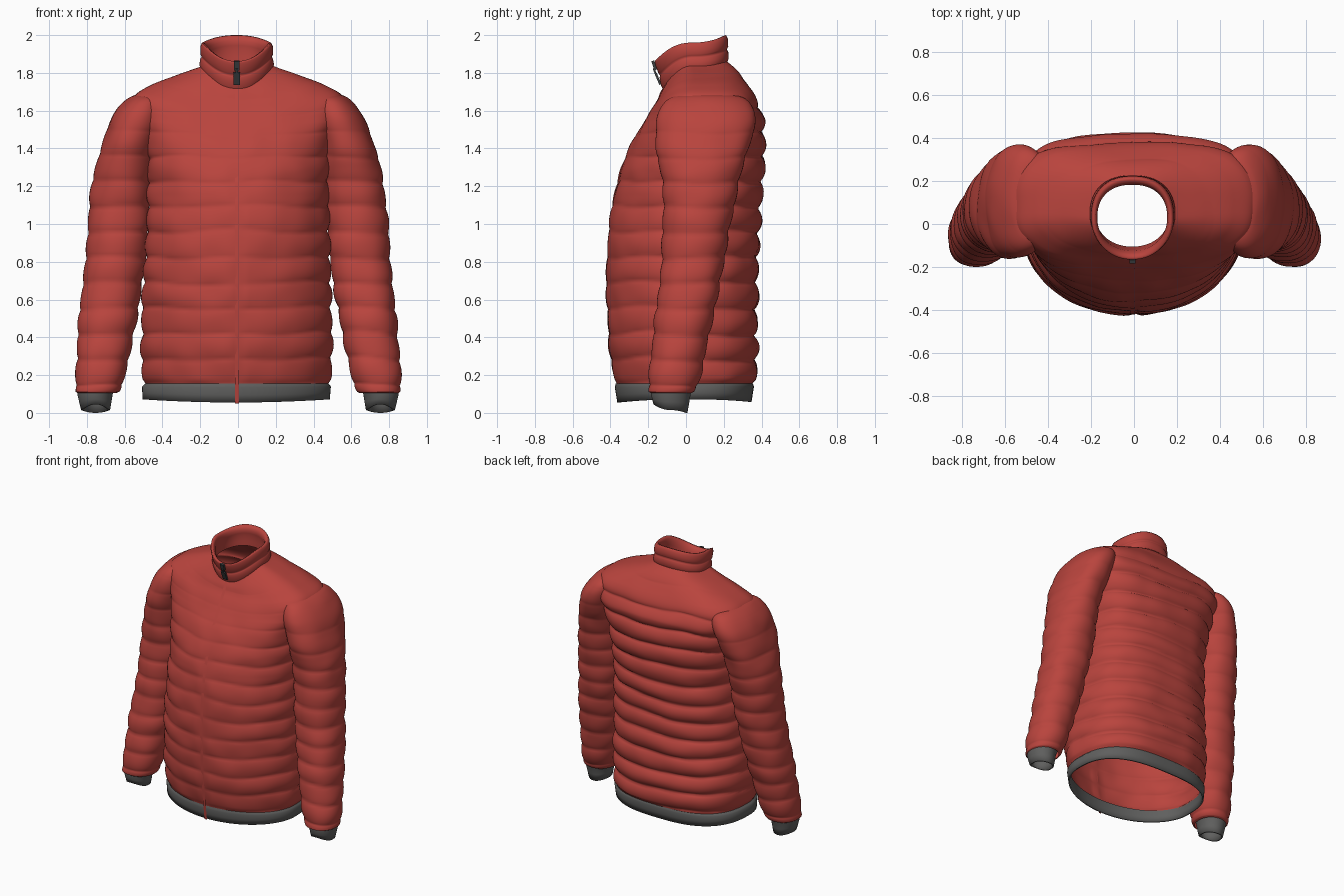
import bpy, bmesh, math
from mathutils import Vector, noise

if "Cube" in bpy.data.objects:
    bpy.data.objects.remove(bpy.data.objects["Cube"])

def material(name, rgb):
    m = bpy.data.materials.new(name)
    m.diffuse_color = (*rgb, 1)
    m.use_nodes = True
    m.node_tree.nodes["Principled BSDF"].inputs["Base Color"].default_value = m.diffuse_color
    return m

RED = material("quilted red", (0.485, 0.058, 0.047))
GREY = material("ribbed grey", (0.115, 0.115, 0.112))
DARK = material("zip dark grey", (0.045, 0.05, 0.052))
PUFF = 0.134          # height of one quilted band

# Ring keys: z front, z side, z back, centre x, half width, y front, y back
TORSO = [(.145, .145, .145, -.005, .48, -.365, .345),
         (.32, .32, .32, -.008, .49, -.397, .353),
         (.5, .5, .5, -.008, .487, -.412, .355),
         (.7, .7, .7, -.006, .48, -.416, .358),
         (.9, .9, .9, -.003, .472, -.41, .363),
         (1.1, 1.1, 1.1, 0, .465, -.387, .376),
         (1.28, 1.28, 1.28, 0, .465, -.342, .387),
         (1.42, 1.42, 1.42, 0, .485, -.287, .392),
         (1.52, 1.55, 1.55, 0, .53, -.23, .388),
         (1.60, 1.665, 1.66, 0, .555, -.185, .357),
         (1.65, 1.735, 1.745, 0, .46, -.155, .315),
         (1.69, 1.785, 1.81, -.003, .33, -.138, .27),
         (1.715, 1.835, 1.865, -.005, .195, -.125, .215),
         (1.735, 1.86, 1.89, -.005, .18, -.113, .20)]
SLEEVE = [(z, z, z, (a + b) / 2, (b - a) / 2, f, k) for z, a, b, f, k in [
    (.105, .645, .85, -.185, .03), (.15, .62, .855, -.19, .055),
    (.3, .585, .848, -.18, .09), (.5, .545, .832, -.157, .135),
    (.7, .51, .812, -.135, .175), (.9, .485, .792, -.115, .21),
    (1.1, .47, .778, -.112, .245), (1.28, .455, .752, -.13, .285),
    (1.42, .43, .715, -.155, .335), (1.54, .40, .676, -.155, .362),
    (1.62, .38, .63, -.13, .35), (1.67, .39, .575, -.08, .30),
    (1.69, .43, .52, .02, .2)]]
HEM = [(.155, .155, .155, -.006, .485, -.372, .355),
       (.135, .14, .14, -.008, .50, -.377, .36),
       (.055, .072, .058, -.01, .496, -.364, .347),
       (.055, .072, .058, -.01, .486, -.354, .337),
       (.15, .15, .15, -.008, .478, -.355, .34)]
CUFF = [(.13, .13, .13, .752, .099, -.185, .035),
        (.10, .10, .10, .757, .094, -.187, .025),
        (.045, .015, .0, .754, .077, -.172, .008),
        (.045, .015, .0, .754, .068, -.163, -.001),
        (.12, .12, .12, .754, .068, -.163, .01)]
COLLAR = [(1.695, 1.815, 1.84, -.007, .19, -.115, .212),
          (1.735, 1.845, 1.875, -.007, .198, -.133, .226),
          (1.775, 1.875, 1.91, -.007, .192, -.14, .224),
          (1.785, 1.885, 1.925, -.007, .186, -.137, .216),
          (1.80, 1.90, 1.94, -.007, .193, -.147, .224),
          (1.84, 1.94, 1.98, -.007, .192, -.162, .222),
          (1.862, 1.96, 2.0, -.008, .183, -.165, .212),
          (1.86, 1.957, 1.995, -.008, .17, -.145, .195),
          (1.83, 1.93, 1.97, -.008, .162, -.125, .182),
          (1.78, 1.88, 1.92, -.008, .168, -.115, .19),
          (1.71, 1.82, 1.85, -.008, .17, -.105, .19)]

def spline(keys, t, smooth):
    """Blend ring keys at parameter t (Catmull-Rom or straight)."""
    i = min(int(t), len(keys) - 2)
    u = t - i
    p1, p2 = keys[i], keys[i + 1]
    if not smooth:
        return [a + (b - a) * u for a, b in zip(p1, p2)]
    p0, p3 = keys[max(i - 1, 0)], keys[min(i + 2, len(keys) - 1)]
    return [b + .5 * u * (c - a + u * (2*a - 5*b + 4*c - d + u * (3*(b - c) + d - a)))
            for a, b, c, d in zip(p0, p1, p2, p3)]

def within(keys, p, side, n, mid):
    """Is point p well inside the lofted body?"""
    for a, b in zip(keys, keys[1:]):
        if a[1] <= p.z <= b[1]:
            u = (p.z - a[1]) / (b[1] - a[1])
            _, _, _, cx, hw, yf, yb = [i + (j - i) * u for i, j in zip(a, b)]
            yc = yf + (yb - yf) * mid
            d = (yb - yc) if p.y > yc else (yc - yf)
            return abs((p.x * side - cx) / hw) ** n + abs((p.y - yc) / d) ** n < .75
    return False

def loft(name, keys, mat, sub, segs, smooth=False, amp=None, side=1,
         power=lambda z: (2, 2), mid=.5, wrinkle=0, groove=False, cap=False, cut=None):
    bm = bmesh.new()
    rows = []
    steps = (len(keys) - 1) * sub
    for r in range(steps + 1):
        zf, zs, zb, cx, hw, yf, yb = spline(keys, r / sub, smooth)
        yc = yf + (yb - yf) * mid
        nf, nb = power(zs)
        row = []
        for k in range(segs):
            a = 2 * math.pi * (k + .5) / segs
            c, s = math.cos(a), math.sin(a)
            n, d, zt = (nb, yb - yc, zb) if s > 0 else (nf, yc - yf, zf)
            dx = math.copysign(abs(c) ** (2 / n), c) * hw
            dy = math.copysign(abs(s) ** (2 / n), s) * d
            p = Vector((cx + dx, yc + dy, zs + (zt - zs) * s * s))
            out = Vector((dx / hw ** 2, dy / d ** 2, 0)).normalized()
            if amp:
                q = p + Vector((7 * side, 0, 0))
                band = (zs - .15 + .03 * noise.noise(q * 2.6)) / PUFF
                bulge = abs(math.sin(math.pi * band)) ** .6
                push = amp(zs, s) * bulge + wrinkle * noise.noise(q * 7)
                if groove and s < 0:
                    push *= 1 - math.exp(-(p.x / .022) ** 2)
                p += out * push * min(1, r / 4)
            row.append(bm.verts.new((p.x * side, p.y, p.z)))
        rows.append(row)
    for a, b in zip(rows, rows[1:]):
        for k in range(segs):
            j = (k + 1) % segs
            bm.faces.new((a[k], a[j], b[j], b[k]))
    if cap:
        bm.faces.new(rows[-1])
    bmesh.ops.recalc_face_normals(bm, faces=bm.faces)
    if cut:   # open the armholes where sleeve and body overlap
        gone = [f for f in bm.faces if 1.3 < f.calc_center_median().z < 1.6
                and cut(f.calc_center_median())]
        bmesh.ops.delete(bm, geom=gone, context='FACES')
    return finish(name, bm, mat)

def finish(name, bm, mat):
    me = bpy.data.meshes.new(name)
    bm.to_mesh(me)
    bm.free()
    me.materials.append(mat)
    for f in me.polygons:
        f.use_smooth = True
    ob = bpy.data.objects.new(name, me)
    bpy.context.collection.objects.link(ob)
    return ob

def fade(z, lo, hi):
    return max(0, min(1, (hi - z) / (hi - lo)))

def body_power(z):
    """Boxier section across the shoulders, rounder at the neck."""
    box, neck = 1 - fade(z, 1.15, 1.55), 1 - fade(z, 1.70, 1.83)
    front, back = 2 + .7 * box, 2.7 + .7 * box
    return front + (2.1 - front) * neck, back + (2.3 - back) * neck

# Quilted body
loft("jacket_body", TORSO, RED, 16, 112, True,
     amp=lambda z, s: (.02 + .011 * s) * (.2 + .8 * fade(z, 1.4 + .15 * s, 1.66 + .1 * s)) * fade(z, 1.76, 1.83),
     power=body_power, mid=.47, wrinkle=.008, groove=True,
     cut=lambda p: within(SLEEVE, p, math.copysign(1, p.x), 2.2, .5))
# Hem band and collar
loft("hem_band", HEM, GREY, 2, 96, power=lambda z: (2, 2.7), mid=.47)
loft("collar", COLLAR, RED, 2, 64, power=lambda z: (2.1, 2.3))

# Sleeves and cuffs
for side, word in ((-1, "right"), (1, "left")):
    loft(word + "_sleeve", SLEEVE, RED, 14, 56, True, side=side,
         amp=lambda z, s: .012 * (.1 + .9 * fade(z, 1.2, 1.6)) * fade(z, 1.6, 1.7),
         power=lambda z: (2.15, 2.15), wrinkle=.009, cap=True,
         cut=lambda p: within(TORSO, p, 1, 2.4, .47))
    loft(word + "_cuff", CUFF, GREY, 2, 40, side=side)

# Front zip strip, running down over the hem
bm = bmesh.new()
pts = [(-.368, .05), (-.380, .14)] + [(k[5] - .004, k[0]) for k in TORSO[1:-1]]
pairs = [[bm.verts.new((x - .006, y, z)) for x in (-.01, .01)] for y, z in pts]
for a, b in zip(pairs, pairs[1:]):
    bm.faces.new((a[0], a[1], b[1], b[0]))
finish("front_zip_strip", bm, RED)

# Zip slider and pull tab hanging from the collar
def box(name, loc, size, tilt):
    bpy.ops.mesh.primitive_cube_add(size=1, location=loc, rotation=(tilt, 0, 0))
    ob = bpy.context.object
    ob.name = name
    ob.scale = size
    ob.data.materials.append(DARK)
    bev = ob.modifiers.new("soft edges", 'BEVEL')
    bev.width = .004
    bev.segments = 2

box("zip_slider", (-.007, -.168, 1.84), (.028, .016, .05), .3)
box("zip_pull_link", (-.007, -.162, 1.80), (.014, .01, .05), .4)
box("zip_pull_tab", (-.007, -.149, 1.77), (.034, .012, .068), .4)
